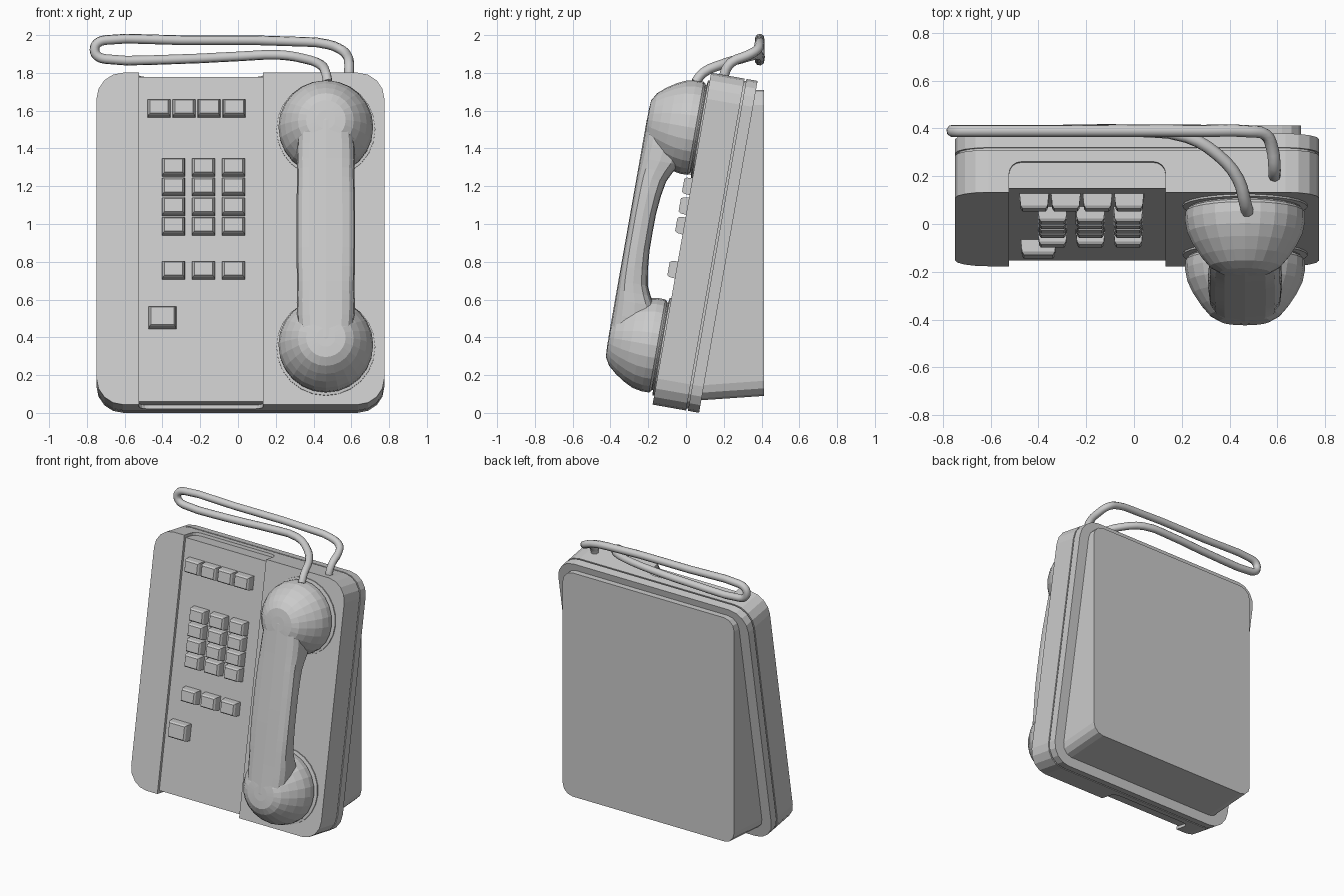
import bpy, bmesh, math
from mathutils import Matrix, Vector

if "Cube" in bpy.data.objects:
    bpy.data.objects.remove(bpy.data.objects["Cube"])

# Leaning frame of the phone: local x across, y into the body, z up the sloped face
TILT = Matrix.Translation((0, -0.177, 0.044)) @ Matrix.Rotation(math.radians(-10), 4, 'X')
H, XC, HALF = 1.784, 0.013, 0.762


def loft(name, rings, matrix=TILT):
    """Skin a list of equal-length point rings and cap both ends."""
    bm = bmesh.new()
    loops = [[bm.verts.new(p) for p in ring] for ring in rings]
    n = len(loops[0])
    for a, b in zip(loops, loops[1:]):
        for i in range(n):
            bm.faces.new((a[i], a[(i + 1) % n], b[(i + 1) % n], b[i]))
    bm.faces.new(loops[0][::-1])
    bm.faces.new(loops[-1])
    bmesh.ops.recalc_face_normals(bm, faces=bm.faces)
    mesh = bpy.data.meshes.new(name)
    bm.to_mesh(mesh)
    bm.free()
    ob = bpy.data.objects.new(name, mesh)
    bpy.context.collection.objects.link(ob)
    ob.matrix_world = matrix
    return ob


def rounded_rect(x0, x1, z0, z1, r, seg=4):
    pts = []
    corners = [(x1 - r, z1 - r), (x0 + r, z1 - r), (x0 + r, z0 + r), (x1 - r, z0 + r)]
    for q, (cx, cz) in enumerate(corners):
        for i in range(seg + 1):
            a = math.pi / 2 * (q + i / seg)
            pts.append((cx + r * math.cos(a), cz + r * math.sin(a)))
    return pts


def slab(name, t0, t1, inset=0.0):
    pts = rounded_rect(XC - HALF + inset, XC + HALF - inset, inset, H - inset, 0.14 - inset)
    return loft(name, [[(x, t, z) for x, z in pts] for t in (t0, t1)])


# Body: front shell, dark seam core, back shell
front = slab("front_shell", 0, 0.18)
slab("seam_core", 0.17, 0.20, 0.012)
slab("back_shell", 0.19, 0.25)

# Recessed centre panel wrapping over the top and bottom edges
P0, P1, DEEP = -0.523, 0.132, 0.02
cutters = [loft("panel_cutter", [[(x, t, z) for x, t in
           ((P0, -0.1), (P1, -0.1), (P1, DEEP), (P0, DEEP))] for z in (-0.2, H + 0.2)])]
notch = rounded_rect(P0, P1, -0.2, 0.13, 0.05)
for z0, z1 in ((H - DEEP, H + 0.1), (-0.1, DEEP)):
    cutters.append(loft("notch_cutter", [[(x, t, z) for x, t in notch] for z in (z0, z1)]))
bpy.context.view_layer.update()
for c in cutters:
    c.hide_render = True
    mod = front.modifiers.new("recess", 'BOOLEAN')
    mod.operation, mod.object, mod.solver = 'DIFFERENCE', c, 'EXACT'
    bpy.context.view_layer.objects.active = front
    bpy.ops.object.modifier_apply(modifier=mod.name)
for c in cutters:
    bpy.data.objects.remove(c)

# Wedge-shaped wall mount, vertical at the back
outline = rounded_rect(-0.675, 0.70, 0.09, 1.71, 0.08, 3)
wedge_front = []
for x, z in outline:
    zf = z - 0.025 * (z < 0.9)
    wedge_front.append((x, 0.04 + zf * math.tan(math.radians(10)), zf))
loft("wall_wedge", [wedge_front, [(x, 0.413, z) for x, z in outline]], Matrix())


# Tapered push buttons
def button(name, x, z, w=0.125, h=0.098):
    u = (z - 0.057) / 0.985
    rings = []
    for t, s in ((0.03, 0), (-0.03, 0.006), (-0.042, 0.014)):
        a, b = w / 2 - s, h / 2 - s
        rings.append([(x - a, t, u - b), (x + a, t, u - b), (x + a, t, u + b), (x - a, t, u + b)])
    loft(name, rings)


for i in range(4):
    button(f"top_button_{i}", -0.418 + 0.1325 * i, 1.627)
for col in range(3):
    x = -0.341 + 0.1585 * col
    for row in range(4):
        button(f"keypad_button_{col}_{row}", x, 1.315 - 0.104 * row)
    button(f"function_button_{col}", x, 0.77)
button("single_button", -0.40, 0.52, 0.15, 0.12)

# Handset: two domed cups, with cradle discs beneath them
HX, MID, REACH = 0.465, 0.895, 0.585
DOME = [(0.240, -0.018), (0.250, -0.03), (0.251, -0.07), (0.241, -0.12), (0.217, -0.17),
        (0.184, -0.22), (0.148, -0.262), (0.105, -0.287), (0.05, -0.291)]


def circle(r, t, u, n=24):
    return [(HX + r * math.cos(2 * math.pi * i / n), t, u + r * math.sin(2 * math.pi * i / n))
            for i in range(n)]


for name, side in (("ear", 1), ("mouth", -1)):
    u = MID + side * REACH
    loft(name + "_cup", [circle(r, t, u) for r, t in DOME])
    loft(name + "_cradle_disc", [circle(r, t, u) for r, t in
                                 ((0.262, 0.01), (0.262, -0.008), (0.235, -0.012), (0.235, -0.022))])

# Handset grip: (distance from middle, half width, back depth)
GRIP = [(0, 0.155, -0.158), (0.10, 0.155, -0.157), (0.20, 0.154, -0.148), (0.28, 0.152, -0.134),
        (0.33, 0.152, -0.110), (0.38, 0.154, -0.08), (0.46, 0.152, -0.06),
        (0.585, 0.142, -0.06), (0.64, 0.11, -0.08), (0.685, 0.05, -0.10)]
stations = [(-d, w, b) for d, w, b in GRIP[:0:-1]] + GRIP
rings = []
for d, w, back in stations:
    f = -0.292 + max(0, abs(d) - 0.6) * 0.2
    ct, ht = (f + back) / 2, (back - f) / 2
    ring = []
    for i in range(16):
        a = 2 * math.pi * i / 16
        c, s = math.cos(a), math.sin(a)
        ring.append((HX + w * math.copysign(abs(c) ** 0.6, c),
                     ct + ht * math.copysign(abs(s) ** 0.6, s), MID + d))
    rings.append(ring)
loft("handset_grip", rings)

# Looped cord from the ear cup out to the left and back into the body
PATH = [(0.475, 0.05, 1.75), (0.465, 0.09, 1.80), (0.435, 0.19, 1.845), (0.35, 0.29, 1.875),
        (0.22, 0.365, 1.895), (0.0, 0.39, 1.887), (-0.3, 0.39, 1.873), (-0.70, 0.39, 1.873),
        (-0.745, 0.39, 1.89), (-0.76, 0.39, 1.923), (-0.745, 0.39, 1.957), (-0.70, 0.39, 1.974),
        (-0.3, 0.39, 1.973), (0.3, 0.39, 1.966), (0.48, 0.388, 1.95), (0.55, 0.375, 1.92),
        (0.578, 0.32, 1.89), (0.588, 0.24, 1.855), (0.588, 0.205, 1.80), (0.588, 0.20, 1.74)]
cord = bpy.data.curves.new("cord", 'CURVE')
cord.dimensions = '3D'
cord.bevel_depth, cord.bevel_resolution, cord.resolution_u = 0.026, 2, 3
cord.use_fill_caps = True
spline = cord.splines.new('BEZIER')
spline.bezier_points.add(len(PATH) - 1)
for bp, p in zip(spline.bezier_points, PATH):
    bp.co = Vector(p)
    bp.handle_left_type = bp.handle_right_type = 'AUTO'
bpy.context.collection.objects.link(bpy.data.objects.new("cord", cord))
